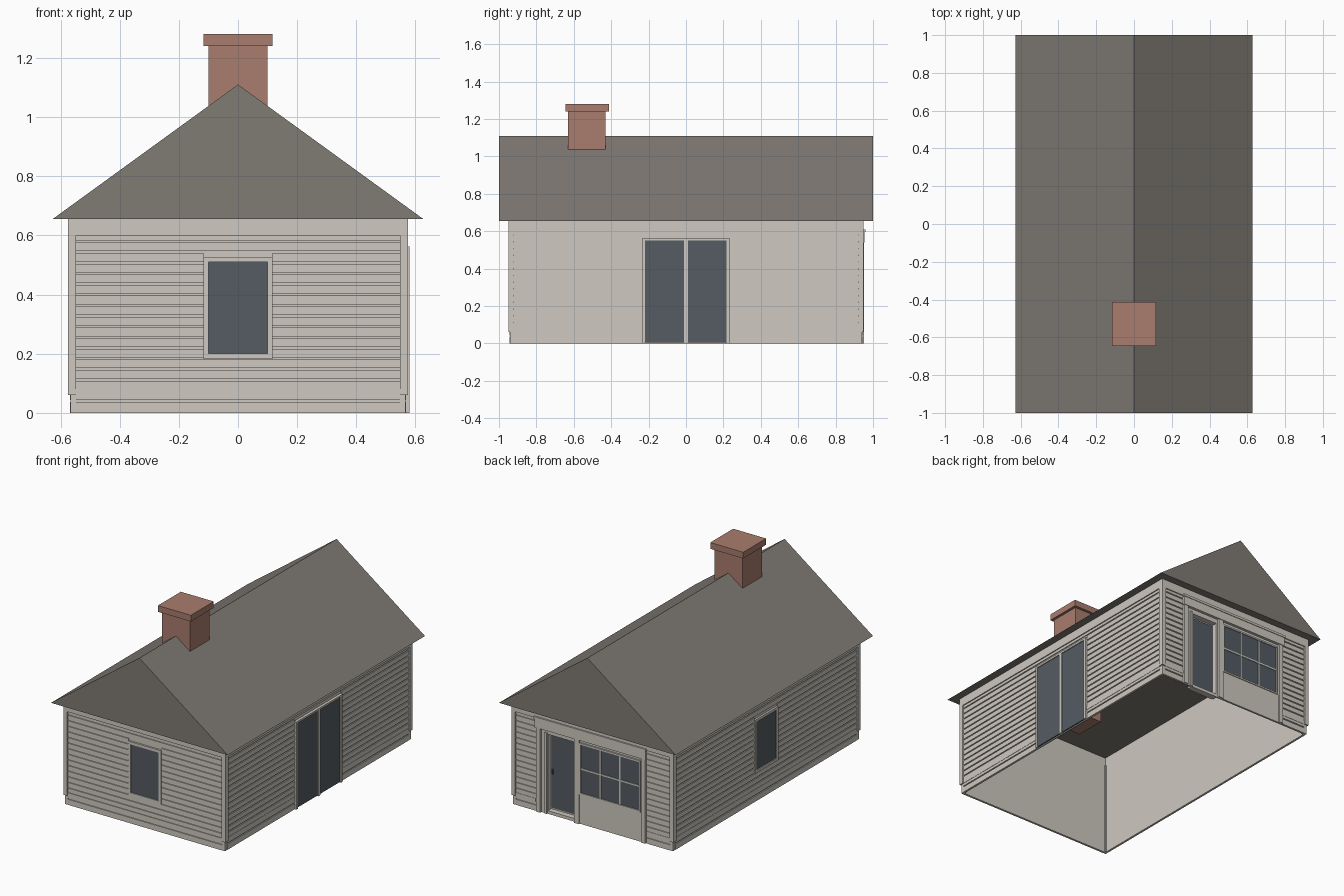
import bpy, bmesh

cube = bpy.data.objects.get("Cube")
if cube:
    bpy.data.objects.remove(cube, do_unlink=True)


def material(name, srgb):
    m = bpy.data.materials.new(name)
    m.use_nodes = True
    col = [((c + 0.055) / 1.055) ** 2.4 for c in srgb] + [1]
    m.diffuse_color = col
    m.node_tree.nodes["Principled BSDF"].inputs["Base Color"].default_value = col
    return m


CREAM = material("cream_paint", (0.81, 0.79, 0.755))
SLATE = material("grey_roofing", (0.50, 0.48, 0.455))
BRICK = material("red_brick", (0.66, 0.49, 0.43))
GLASS = material("dark_glass", (0.33, 0.36, 0.39))

HALF = {"x": 0.562, "y": 0.937}     # wall faces, measured from the centre
EAVE = 0.655
PITCH = 0.036                       # clapboard spacing


def finish(name, bm, mat):
    bmesh.ops.recalc_face_normals(bm, faces=bm.faces)
    mesh = bpy.data.meshes.new(name)
    bm.to_mesh(mesh)
    bm.free()
    mesh.materials.append(mat)
    obj = bpy.data.objects.new(name, mesh)
    bpy.context.collection.objects.link(obj)
    return obj


def boxes(name, spans, mat):
    """One object from boxes given as (x0, x1, y0, y1, z0, z1)."""
    bm = bmesh.new()
    for x0, x1, y0, y1, z0, z1 in spans:
        for v in bmesh.ops.create_cube(bm, size=1)["verts"]:
            v.co = (x1 if v.co.x > 0 else x0,
                    y1 if v.co.y > 0 else y0,
                    z1 if v.co.z > 0 else z0)
    return finish(name, bm, mat)


def on_wall(axis, sign, u0, u1, z0, z1, d0, d1):
    """Box on a wall: u runs along it, d is depth out from the wall face."""
    a, b = sorted((sign * (HALF[axis] + d0), sign * (HALF[axis] + d1)))
    return (a, b, u0, u1, z0, z1) if axis == "x" else (u0, u1, a, b, z0, z1)


def frame(axis, sign, u0, u1, z0, z1, w, d):
    """Four trim strips around an opening."""
    return [on_wall(axis, sign, *s, 0, d) for s in (
        (u0 - w, u0, z0 - w, z1 + w), (u1, u1 + w, z0 - w, z1 + w),
        (u0, u1, z1, z1 + w), (u0, u1, z0 - w, z0))]


def clapboards(name, axis, sign, gap):
    """Rows of boards between the corner boards, broken at an opening."""
    end = 0.55 if axis == "x" else 0.547
    end = 0.92 if axis == "x" else end
    g0, g1, gz0, gz1 = gap
    rows = []
    for k in range(17):
        z0, z1 = k * PITCH + 0.007, (k + 1) * PITCH
        if k == 0:
            z0 = 0
        broken = z1 > gz0 and z0 < gz1
        for a, b in ([(-end, g0), (g1, end)] if broken else [(-end, end)]):
            rows.append(on_wall(axis, sign, a, b, z0, z1, 0, 0.006))
    boxes(name, rows, CREAM)


# Wall shell, open below, with a door opening in the back
T = -0.008
X, Y = HALF["x"], HALF["y"]
DOOR = (0.14, 0.325, 0.51)
boxes("right_wall", [on_wall("x", -1, -Y, Y, 0, EAVE, T, 0)], CREAM)
boxes("left_wall", [on_wall("x", 1, -Y, Y, 0, EAVE, T, 0)], CREAM)
boxes("front_wall", [on_wall("y", -1, -X, X, 0, EAVE, T, 0)], CREAM)
boxes("back_wall", [
    on_wall("y", 1, -X, DOOR[0], 0, EAVE, T, 0),
    on_wall("y", 1, DOOR[1], X, 0, EAVE, T, 0),
    on_wall("y", 1, DOOR[0], DOOR[1], DOOR[2], EAVE, T, 0)], CREAM)

# Siding
WINDOW = (-0.1, 0.1, 0.2, 0.51)
window_gap = (-0.117, 0.117, 0.183, 0.525)
clapboards("front_siding", "y", -1, window_gap)
clapboards("right_siding", "x", -1, window_gap)
clapboards("left_siding", "x", 1, (-0.235, 0.235, 0, 0.56))
clapboards("back_siding", "y", 1, (-0.38, 0.405, 0, 0.6))

# Corner boards, frieze and base posts
corners, base, frieze = [], [], []
for sx in (-1, 1):
    for sy in (-1, 1):
        def corner(inx, iny, outx, outy, z0, z1):
            xs = sorted((sx * inx, sx * outx))
            ys = sorted((sy * iny, sy * outy))
            return (*xs, *ys, z0, z1)
        corners.append(corner(0.547, 0.92, 0.575, 0.95, 0.06, 0.6))
        base.append(corner(0.547, 0.92, 0.567, 0.942, 0, 0.06))
for s in (-1, 1):
    frieze.append(on_wall("x", s, -0.95, 0.95, 0.6, EAVE, 0, 0.013))
    frieze.append(on_wall("y", s, -0.575, 0.575, 0.6, EAVE, 0, 0.013))
boxes("corner_boards", corners, CREAM)
boxes("base_corners", base, CREAM)
boxes("frieze_boards", frieze, CREAM)
boxes("base_trim", [
    on_wall("y", -1, -0.575, 0.575, 0.06, 0.08, 0, 0.01),
    on_wall("x", -1, -0.95, 0.95, 0.06, 0.08, 0, 0.008),
    on_wall("x", 1, -0.95, -0.235, 0.06, 0.08, 0, 0.008),
    on_wall("x", 1, 0.235, 0.95, 0.06, 0.08, 0, 0.008),
    on_wall("y", 1, -0.575, -0.38, 0.06, 0.08, 0, 0.008),
    on_wall("y", 1, 0.405, 0.575, 0.06, 0.08, 0, 0.008)], CREAM)

# Front and right windows
for name, axis in (("front_window", "y"), ("right_window", "x")):
    boxes(name + "_glass", [on_wall(axis, -1, *WINDOW, 0, 0.006)], GLASS)
    boxes(name + "_frame", frame(axis, -1, *WINDOW, 0.017, 0.012), CREAM)

# Double glass doors on the left side
boxes("side_door_glass", [
    on_wall("x", 1, -0.22, -0.012, 0.004, 0.55, 0.002, 0.011),
    on_wall("x", 1, 0.01, 0.217, 0.004, 0.55, 0.002, 0.011)], GLASS)
boxes("side_door_frame", [
    on_wall("x", 1, -0.235, -0.22, 0, 0.562, 0, 0.017),
    on_wall("x", 1, -0.012, 0.01, 0, 0.55, 0, 0.017),
    on_wall("x", 1, 0.217, 0.235, 0, 0.562, 0, 0.017),
    on_wall("x", 1, -0.22, 0.217, 0.55, 0.562, 0, 0.017)], CREAM)

# Back shopfront: recessed door, surround and paned window
R = -0.035
boxes("back_door_glass", [on_wall("y", 1, DOOR[0] + 0.006, DOOR[1] - 0.006,
                                  0.03, 0.5, R, R + 0.006)], GLASS)
boxes("back_door_recess", [
    on_wall("y", 1, DOOR[0], DOOR[1], 0, DOOR[2], R - 0.006, R),
    on_wall("y", 1, DOOR[0], DOOR[1], 0, 0.02, R, 0),
    on_wall("y", 1, DOOR[0] - 0.006, DOOR[0], 0, DOOR[2], R, 0),
    on_wall("y", 1, DOOR[1], DOOR[1] + 0.006, 0, DOOR[2], R, 0),
    on_wall("y", 1, DOOR[0], DOOR[1], DOOR[2], DOOR[2] + 0.006, R, 0)], CREAM)
boxes("back_door_handle", [on_wall("y", 1, 0.305, 0.315, 0.25, 0.28,
                                   R, R + 0.014)], GLASS)
boxes("shopfront_surround", [
    on_wall("y", 1, -0.38, 0.405, 0.54, 0.6, 0, 0.018),
    on_wall("y", 1, -0.385, 0.41, 0.595, 0.61, 0, 0.022),
    on_wall("y", 1, 0.37, 0.4, 0, 0.54, 0, 0.014),
    on_wall("y", 1, 0.328, 0.345, 0, 0.52, 0, 0.007),
    on_wall("y", 1, -0.375, -0.345, 0, 0.54, 0, 0.014),
    on_wall("y", 1, 0.095, 0.13, 0, 0.54, 0, 0.014)], CREAM)
boxes("shopfront_panel", [on_wall("y", 1, -0.345, 0.095, 0, 0.19, 0, 0.005)],
      CREAM)
w0, w1, z0, z1 = -0.328, 0.085, 0.2, 0.51
boxes("shop_window_glass", [on_wall("y", 1, w0, w1, z0, z1, 0, 0.004)], GLASS)
muntins = [on_wall("y", 1, w0, w1, 0.35, 0.36, 0, 0.008)]
for i in (1, 2):
    u = w0 + (w1 - w0) * i / 3
    muntins.append(on_wall("y", 1, u - 0.005, u + 0.005, z0, z1, 0, 0.008))
boxes("shop_window_frame", frame("y", 1, w0, w1, z0, z1, 0.01, 0.01) + muntins,
      CREAM)

# Solid gable roof
bm = bmesh.new()
gable = bm.faces.new([bm.verts.new((x, -1, z)) for x, z in
                      ((-0.627, EAVE), (0.627, EAVE), (0, 1.11))])
new = bmesh.ops.extrude_face_region(bm, geom=[gable])["geom"]
bmesh.ops.translate(bm, vec=(0, 2, 0),
                    verts=[g for g in new if isinstance(g, bmesh.types.BMVert)])
finish("roof", bm, SLATE)

# Chimney, running down through the ceiling
boxes("chimney_stack", [(-0.1, 0.1, -0.63, -0.43, 0.52, 1.24)], BRICK)
boxes("chimney_cap", [(-0.117, 0.117, -0.645, -0.413, 1.24, 1.28)], BRICK)
